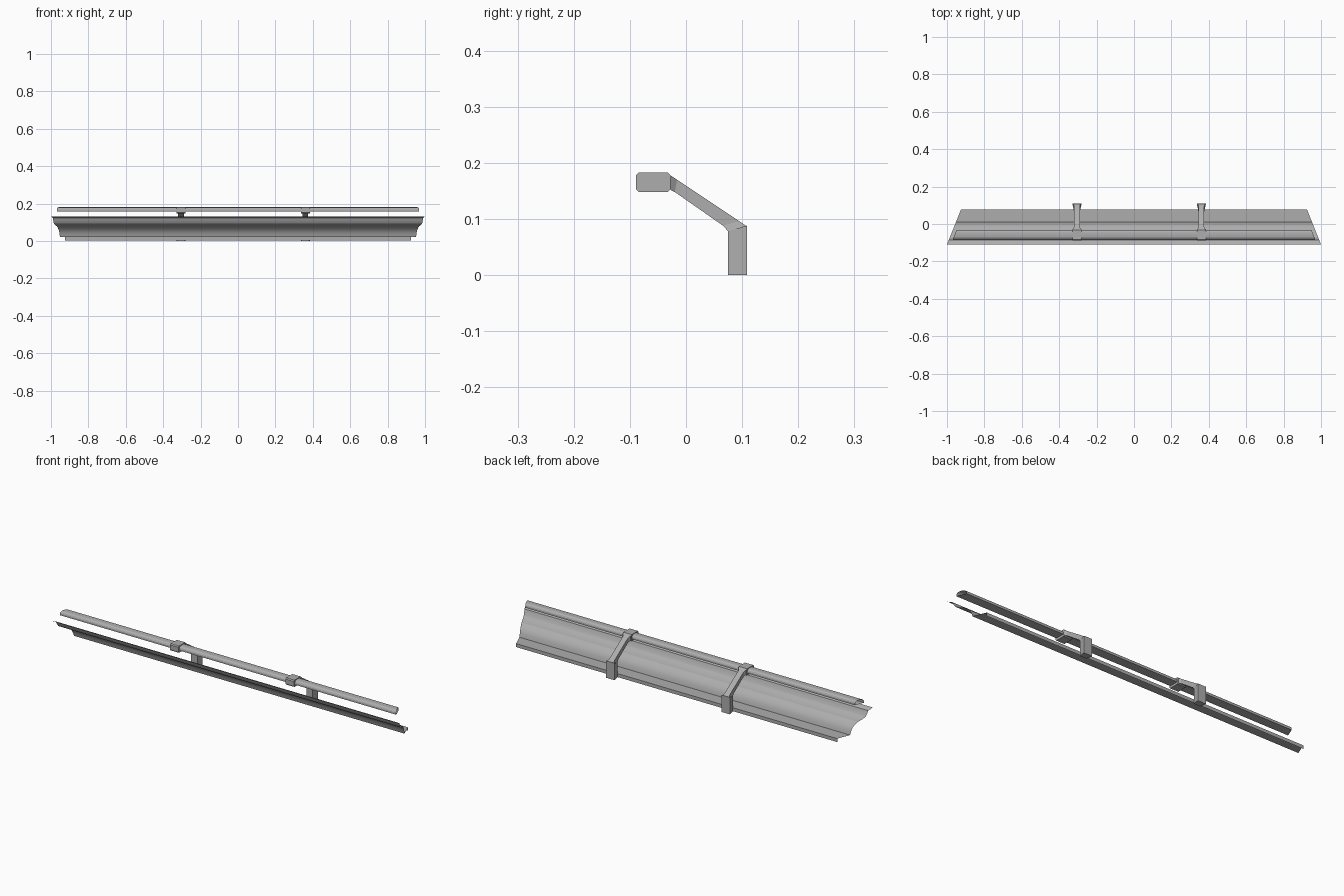
import bpy
import bmesh
import math

if "Cube" in bpy.data.objects:
    bpy.data.objects.remove(bpy.data.objects["Cube"])

grey = bpy.data.materials.new("dark_grey")
grey.diffuse_color = (0.42, 0.42, 0.42, 1.0)
grey.use_nodes = True
grey.node_tree.nodes["Principled BSDF"].inputs["Base Color"].default_value = grey.diffuse_color


def make(name, verts, faces, smooth=False, outward=True):
    mesh = bpy.data.meshes.new(name)
    mesh.from_pydata(verts, [], faces)
    if outward:
        bm = bmesh.new()
        bm.from_mesh(mesh)
        bmesh.ops.recalc_face_normals(bm, faces=bm.faces)
        bm.to_mesh(mesh)
        bm.free()
    mesh.materials.append(grey)
    ob = bpy.data.objects.new(name, mesh)
    bpy.context.collection.objects.link(ob)
    if smooth:
        bpy.ops.object.select_all(action='DESELECT')
        ob.select_set(True)
        bpy.context.view_layer.objects.active = ob
        bpy.ops.object.shade_smooth_by_angle(angle=math.radians(20))
    return ob


def mitred_sheet(name, profile, base, closed=False):
    """Extrude a (y, z) profile along x, ends cut at a 22.5 degree mitre."""
    n = len(profile)
    verts = []
    for s in (-1, 1):
        verts += [(s * (base - 0.4 * (y + 0.11)), y, z) for y, z in profile]
    count = n if closed else n - 1
    faces = [(i, (i + 1) % n, n + (i + 1) % n, n + i) for i in range(count)]
    return make(name, verts, faces, True, closed)


def loft(name, rings):
    """Skin a chain of equal-sized rings and cap both ends."""
    n = len(rings[0])
    verts = [v for r in rings for v in r]
    faces = [tuple(reversed(range(n)))]
    for k in range(len(rings) - 1):
        a, b = k * n, (k + 1) * n
        faces += [(a + i, a + (i + 1) % n, b + (i + 1) % n, b + i) for i in range(n)]
    faces.append(tuple(range(len(verts) - n, len(verts))))
    return make(name, verts, faces)


# Moulded cornice strip: stepped crown, cove and back ledge
cornice = [(-0.109, 0.132), (-0.098, 0.127), (-0.085, 0.122), (-0.081, 0.112),
           (-0.076, 0.101), (-0.071, 0.094), (-0.057, 0.087), (-0.043, 0.082),
           (-0.030, 0.079), (-0.020, 0.072), (-0.010, 0.063), (-0.002, 0.053),
           (0.003, 0.043), (0.007, 0.032), (0.010, 0.021), (0.077, 0.021), (0.077, 0.003)]
mitred_sheet("cornice", cornice, 1.0)

# Slim hollow rail with rounded upper edges
rail = [(-0.082, 0.159), (-0.082, 0.168), (-0.079, 0.174), (-0.072, 0.179),
        (-0.058, 0.181), (-0.044, 0.179), (-0.037, 0.174), (-0.034, 0.168), (-0.034, 0.159)]
mitred_sheet("rail", rail, 0.98, True)

for tag, x in (("left", -0.305), ("right", 0.36)):
    # Collar clamped round the rail, chamfered along its edges
    y0, y1, z0, z1, c = -0.089, -0.028, 0.148, 0.183, 0.005
    section = [(y0 + c, z0), (y1 - c, z0), (y1, z0 + c), (y1, z1 - c),
               (y1 - c, z1), (y0 + c, z1), (y0, z1 - c), (y0, z0 + c)]
    loft("collar_" + tag, [[(x + s * 0.024, y, z) for y, z in section] for s in (-1, 1)])

    # Sloping arm: flared where it leaves the collar and at the post
    stations = [((-0.028, 0.178), (-0.028, 0.152), 0.022),
                ((-0.016, 0.170), (-0.020, 0.148), 0.015),
                ((0.095, 0.096), (0.066, 0.088), 0.015),
                ((0.108, 0.087), (0.075, 0.078), 0.018)]
    loft("arm_" + tag, [[(x - w, *t), (x + w, *t), (x + w, *b), (x - w, *b)]
                        for t, b, w in stations])

    # Upright post with a wider back flange
    plan = [(-0.018, 0.075), (0.018, 0.075), (0.018, 0.080), (0.024, 0.104),
            (0.024, 0.109), (-0.024, 0.109), (-0.024, 0.104), (-0.018, 0.080)]
    bottom = [(x + px, y, 0.0) for px, y in plan]
    top = [(x + px, y, 0.078 + (y - 0.075) * 0.3) for px, y in plan]
    loft("post_" + tag, [bottom, top])
